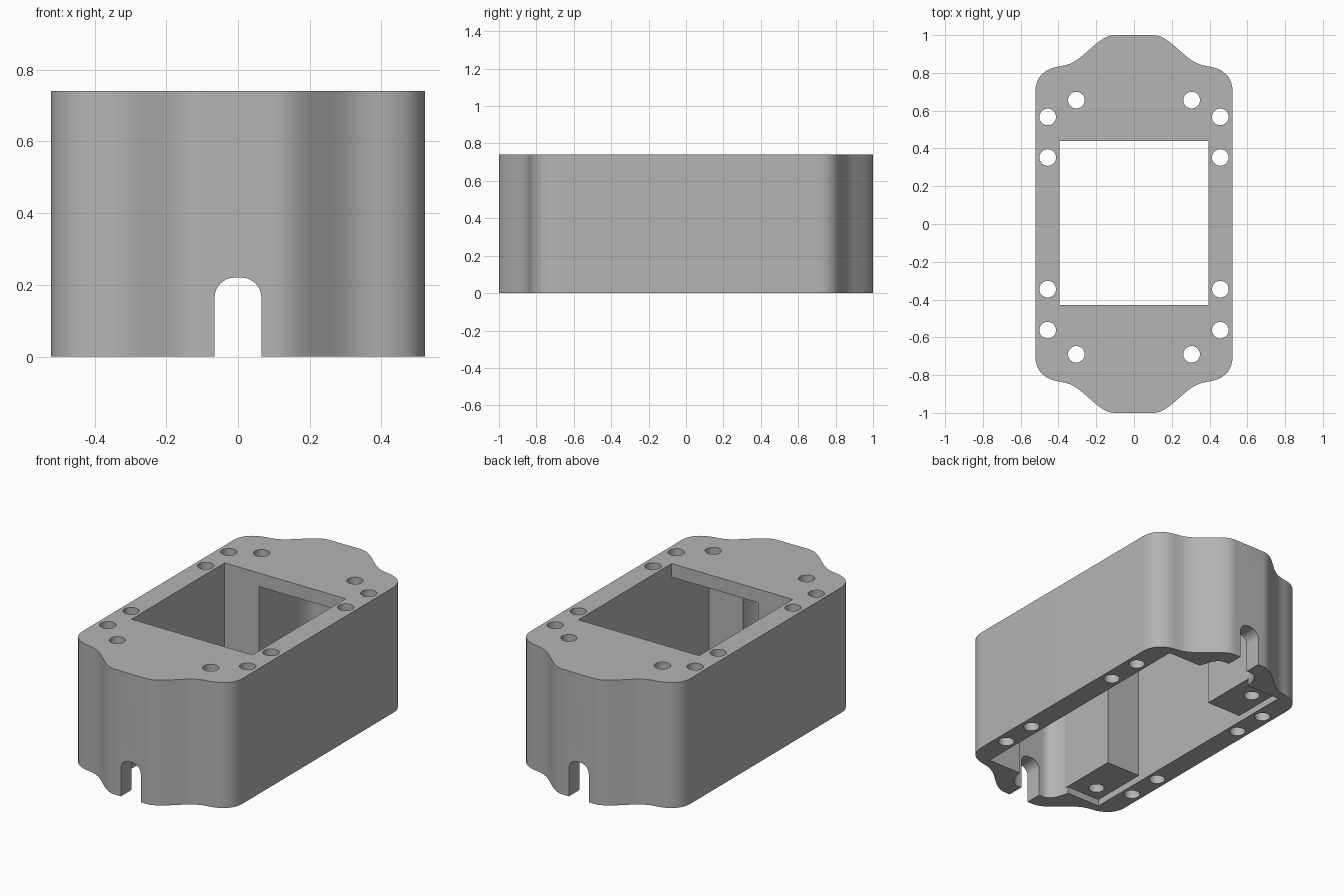
import bpy, bmesh, math

if "Cube" in bpy.data.objects:
    bpy.data.objects.remove(bpy.data.objects["Cube"])

HEIGHT = 0.74
grey = bpy.data.materials.new("plain_grey")
grey.diffuse_color = (0.46, 0.46, 0.46, 1)
grey.use_nodes = True
grey.node_tree.nodes["Principled BSDF"].inputs["Base Color"].default_value = grey.diffuse_color


def prism(name, pts, lo, hi, axis="z"):
    """Extrude a closed profile along z, or an x/z profile along y."""
    place = (lambda a, b, c: (a, b, c)) if axis == "z" else (lambda a, b, c: (a, c, b))
    bm = bmesh.new()
    base = bm.faces.new([bm.verts.new(place(a, b, lo)) for a, b in pts])
    ext = bmesh.ops.extrude_face_region(bm, geom=[base])
    for v in [g for g in ext["geom"] if isinstance(g, bmesh.types.BMVert)]:
        v.co = place(*((v.co.x, v.co.y) if axis == "z" else (v.co.x, v.co.z)), hi)
    bmesh.ops.recalc_face_normals(bm, faces=bm.faces)
    mesh = bpy.data.meshes.new(name)
    bm.to_mesh(mesh)
    bm.free()
    mesh.materials.append(grey)
    obj = bpy.data.objects.new(name, mesh)
    bpy.context.collection.objects.link(obj)
    return obj


def combine(body, tool, operation="DIFFERENCE"):
    mod = body.modifiers.new("combine", "BOOLEAN")
    mod.operation, mod.solver, mod.object = operation, "EXACT", tool
    bpy.context.view_layer.objects.active = body
    bpy.ops.object.modifier_apply(modifier=mod.name)
    bpy.data.objects.remove(tool)


def bezier(p0, p1, p2, p3, n=10):
    out = []
    for i in range(n):
        t = i / n
        w = ((1 - t) ** 3, 3 * t * (1 - t) ** 2, 3 * t * t * (1 - t), t ** 3)
        out.append(tuple(sum(k * p[c] for k, p in zip(w, (p0, p1, p2, p3))) for c in (0, 1)))
    return out


def mirrored(quarter):
    """Complete a loop from its +x +y quarter."""
    top = quarter + [(-x, y) for x, y in reversed(quarter)]
    return top + [(-x, -y) for x, y in top]


def rect(x0, x1, y0, y1):
    return [(x0, y0), (x1, y0), (x1, y1), (x0, y1)]


def circle(x, y, r, n=32):
    return [(x + r * math.cos(2 * math.pi * i / n), y + r * math.sin(2 * math.pi * i / n))
            for i in range(n)]


# Outer body with rounded corners and flowing end bulges
outer = (bezier((.522, .70), (.522, .785), (.465, .825), (.39, .835))
         + bezier((.39, .835), (.32, .845), (.285, .88), (.24, .92))
         + bezier((.24, .92), (.185, .968), (.15, 1), (.10, 1)) + [(.10, 1)])
body = prism("housing", mirrored(outer), 0, HEIGHT)

# Inner cavity, open at the bottom, under a thin top plate
inner = [(.395, .78), (.175, .78)] + bezier((.175, .78), (.16, .85), (.14, .9), (.09, .9))[1:] + [(.09, .9)]
combine(body, prism("cavity", mirrored(inner), -.1, .66))

# Screw pillars along one side, set slightly above the lower rim
for y0, y1 in ((.44, .80), (-.80, -.43)):
    combine(body, prism("pillar", rect(-.44, -.17, y0, y1), .04, .70), "UNION")

# Rectangular window in the top plate
combine(body, prism("window", rect(-.395, .395, -.43, .44), .6, .9))

# Screw holes right through the rims, top plate and pillars
for x, y in ((.457, .567), (.457, .352), (.457, -.345), (.457, -.562), (.305, .656), (.305, -.69)):
    for s in (-1, 1):
        combine(body, prism("hole", circle(s * x, y, .044), -.1, .9))

# Round-topped cable slot in each end
r = .055
slot = [(.065, -.1)]
slot += [(.01 + r * math.cos(a), .165 + r * math.sin(a)) for a in [i * math.pi / 16 for i in range(9)]]
slot += [(-x, z) for x, z in reversed(slot)]
for y0, y1 in ((-1.1, -.82), (.82, 1.1)):
    combine(body, prism("slot", slot, y0, y1, "y"))

# Smooth curves, crisp edges
bpy.ops.object.select_all(action="DESELECT")
body.select_set(True)
bpy.context.view_layer.objects.active = body
bpy.ops.object.shade_smooth_by_angle(angle=math.radians(30))
